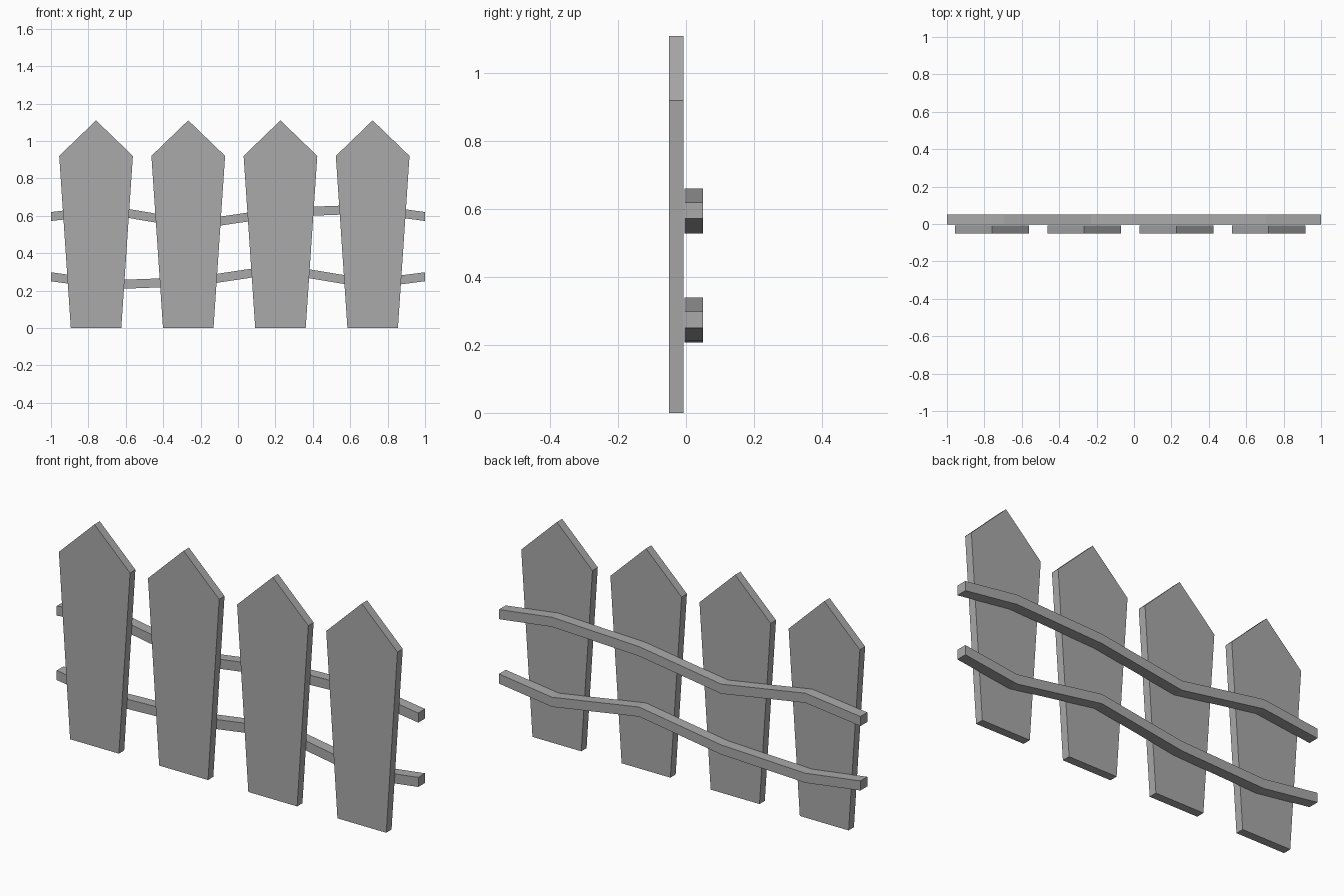
import bpy
import bmesh

cube = bpy.data.objects.get("Cube")
if cube:
    bpy.data.objects.remove(cube, do_unlink=True)

grey = bpy.data.materials.new("weathered grey")
grey.use_nodes = True
grey.diffuse_color = (0.4, 0.4, 0.4, 1)
grey.node_tree.nodes["Principled BSDF"].inputs["Base Color"].default_value = grey.diffuse_color


def slab(name, outline, front, back):
    """Extrude an (x, z) outline from y = front to y = back."""
    bm = bmesh.new()
    face = bm.faces.new([bm.verts.new((x, front, z)) for x, z in outline])
    extruded = bmesh.ops.extrude_face_region(bm, geom=[face])["geom"]
    moved = [v for v in extruded if isinstance(v, bmesh.types.BMVert)]
    bmesh.ops.translate(bm, verts=moved, vec=(0, back - front, 0))
    bmesh.ops.recalc_face_normals(bm, faces=bm.faces)
    mesh = bpy.data.meshes.new(name)
    bm.to_mesh(mesh)
    bm.free()
    mesh.materials.append(grey)
    obj = bpy.data.objects.new(name, mesh)
    bpy.context.collection.objects.link(obj)
    return obj


# Pointed pickets, tapering towards the ground
half_picket = [(0.135, 0), (0.197, 0.92)]
picket = half_picket + [(0, 1.11)] + [(-x, z) for x, z in reversed(half_picket)]
for i in range(4):
    centre = -0.759 + 0.493 * i
    slab(f"picket_{i + 1}", [(centre + x, z) for x, z in picket], -0.05, -0.008)

# Crooked rails behind the pickets, given by their top edge
joints = [-1, -0.695, -0.23, 0.224, 0.706, 1]
rails = {
    "upper_rail": [0.62, 0.655, 0.576, 0.642, 0.66, 0.62],
    "lower_rail": [0.298, 0.255, 0.272, 0.34, 0.26, 0.298],
}
thickness = 0.048
for name, heights in rails.items():
    top = list(zip(joints, heights))
    bottom = [(x, z - thickness) for x, z in reversed(top)]
    slab(name, top + bottom, -0.004, 0.05)
